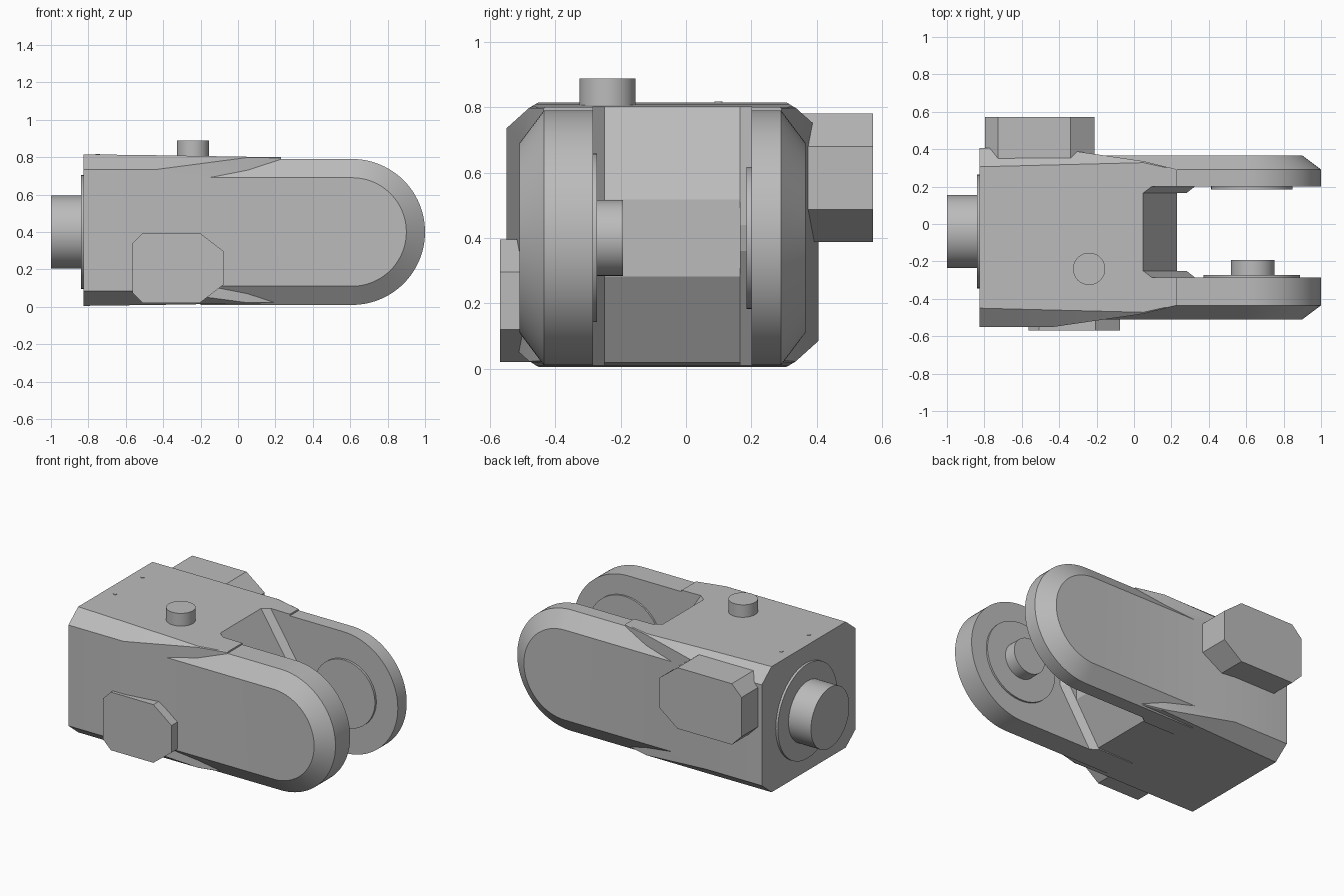
import bpy, bmesh, math
from mathutils import Matrix, Vector

cube = bpy.data.objects.get("Cube")
if cube:
    bpy.data.objects.remove(cube, do_unlink=True)

grey = bpy.data.materials.new("machined grey")
grey.use_nodes = True
colour = (0.5, 0.5, 0.5, 1)
grey.diffuse_color = colour
grey.node_tree.nodes["Principled BSDF"].inputs["Base Color"].default_value = colour

MID = -0.072      # lengthwise symmetry plane of the housing
AXIS_Z = 0.4


def loft(name, rings):
    """Closed solid skinned through rings of equal point count."""
    bm = bmesh.new()
    rows = [[bm.verts.new(p) for p in ring] for ring in rings]
    n = len(rows[0])
    for a, b in zip(rows, rows[1:]):
        for i in range(n):
            j = (i + 1) % n
            bm.faces.new((a[i], a[j], b[j], b[i]))
    bm.faces.new(rows[0])
    bm.faces.new(rows[-1])
    bmesh.ops.recalc_face_normals(bm, faces=bm.faces)
    mesh = bpy.data.meshes.new(name)
    bm.to_mesh(mesh)
    bm.free()
    mesh.materials.append(grey)
    obj = bpy.data.objects.new(name, mesh)
    bpy.context.collection.objects.link(obj)
    return obj


def plate(name, outline, y0, y1):
    """Extrude an x-z outline along y."""
    return loft(name, [[(x, y, z) for x, z in outline] for y in (y0, y1)])


def smooth(obj):
    bpy.ops.object.select_all(action='DESELECT')
    obj.select_set(True)
    bpy.context.view_layer.objects.active = obj
    bpy.ops.object.shade_smooth_by_angle(angle=math.radians(20))


def cylinder(name, axis, start, end, radius, sides=64):
    """Cylinder between two points lying along one axis."""
    start, end = Vector(start), Vector(end)
    turn = {'x': Matrix.Rotation(math.pi / 2, 3, 'Y'),
            'y': Matrix.Rotation(math.pi / 2, 3, 'X'),
            'z': Matrix.Identity(3)}[axis]
    ring = [turn @ Vector((radius * math.cos(t), radius * math.sin(t), 0))
            for t in (2 * math.pi * i / sides for i in range(sides))]
    obj = loft(name, [[c + p for p in ring] for c in (start, end)])
    smooth(obj)
    return obj


def combine(target, tool, operation):
    """Apply a boolean and discard the tool."""
    mod = target.modifiers.new("join", 'BOOLEAN')
    mod.operation, mod.object, mod.solver = operation, tool, 'EXACT'
    bpy.ops.object.select_all(action='DESELECT')
    target.select_set(True)
    bpy.context.view_layer.objects.active = target
    bpy.ops.object.modifier_apply(modifier=mod.name)
    bpy.data.objects.remove(tool, do_unlink=True)


# Housing: chamfered block tapering towards the fork
def section(x, half, top, cut_y, cut_z):
    hz = top - 0.41
    corner = [(half, hz - cut_z), (half - cut_y, hz)]
    quad = corner + [(-y, z) for y, z in reversed(corner)]
    quad += [(-y, -z) for y, z in quad]
    return [(x, MID + y, 0.41 + z) for y, z in quad]


body = loft("clevis_housing", [
    section(-0.825, 0.478, 0.815, 0.10, 0.08),
    section(-0.43, 0.478, 0.81, 0.09, 0.075),
    section(0.05, 0.408, 0.802, 0.008, 0.004),
    section(0.23, 0.364, 0.80, 0.004, 0.004)])


# Fork prongs: round ended plates with a bevelled outer rim
def prong_outline(radius, y):
    arc = [math.radians(-90 + 180 * i / 48) for i in range(49)]
    pts = [(0.61 + radius * math.cos(t), AXIS_Z + radius * math.sin(t)) for t in arc]
    pts = [(-0.2, AXIS_Z - radius)] + pts + [(-0.2, AXIS_Z + radius)]
    return [(x, y, z) for x, z in pts]


for side, inner in ((-1, -0.25), (1, 0.165)):
    prong = loft("fork_prong", [
        prong_outline(0.39, inner),
        prong_outline(0.39, MID + side * 0.363),
        prong_outline(0.29, MID + side * 0.438)])
    combine(body, prong, 'UNION')

# Fork slot: wedge shaped floor with narrow angled corners
def slot_ring(y, shift):
    pts = [(1.3, -0.1), (-0.014, -0.1), (0.28, 0.36), (0.28, 0.44), (-0.014, 0.9), (1.3, 0.9)]
    return [(x + (shift if x < 1 else 0), y, z) for x, z in pts]


slot = loft("slot_cutter", [slot_ring(-0.285, 0.045), slot_ring(-0.25, 0),
                            slot_ring(0.165, 0), slot_ring(0.2, 0.045)])
slot.hide_render = True
combine(body, slot, 'DIFFERENCE')
smooth(body)

# Pivot bosses and pin inside the fork
cylinder("front_pivot_boss", 'y', (0.63, -0.30, AXIS_Z), (0.63, -0.273, AXIS_Z), 0.258)
cylinder("back_pivot_boss", 'y', (0.63, 0.22, AXIS_Z), (0.63, 0.185, AXIS_Z), 0.217)
cylinder("pivot_pin", 'y', (0.635, -0.29, AXIS_Z), (0.635, -0.193, AXIS_Z), 0.116)

# Drive shaft and its flange
cylinder("shaft_flange", 'x', (-0.80, -0.04, AXIS_Z), (-0.84, -0.04, AXIS_Z), 0.304)
cylinder("drive_shaft", 'x', (-0.82, -0.04, AXIS_Z), (-1.0, -0.04, AXIS_Z), 0.195)

# Top knob and two small screws
cylinder("top_knob", 'z', (-0.24, -0.24, 0.78), (-0.24, -0.24, 0.888), 0.086)
for y in (0.10, -0.18):
    cylinder("top_screw", 'z', (-0.75, y, 0.80), (-0.75, y, 0.817), 0.012, 24)


# Side boxes: eight sided, with larger chamfers towards the fork
def box_outline(x0, x1, z0, z1, small, large):
    return [(x0, z0 + small), (x0 + small, z0), (x1 - large, z0), (x1, z0 + 0.1),
            (x1, z1 - 0.1), (x1 - large, z1), (x0 + small, z1), (x0, z1 - small)]


plate("front_side_box", box_outline(-0.563, -0.075, 0.02, 0.395, 0.055, 0.13), -0.57, -0.44)
plate("back_side_box", box_outline(-0.797, -0.21, 0.387, 0.78, 0.07, 0.13), 0.572, 0.29)
